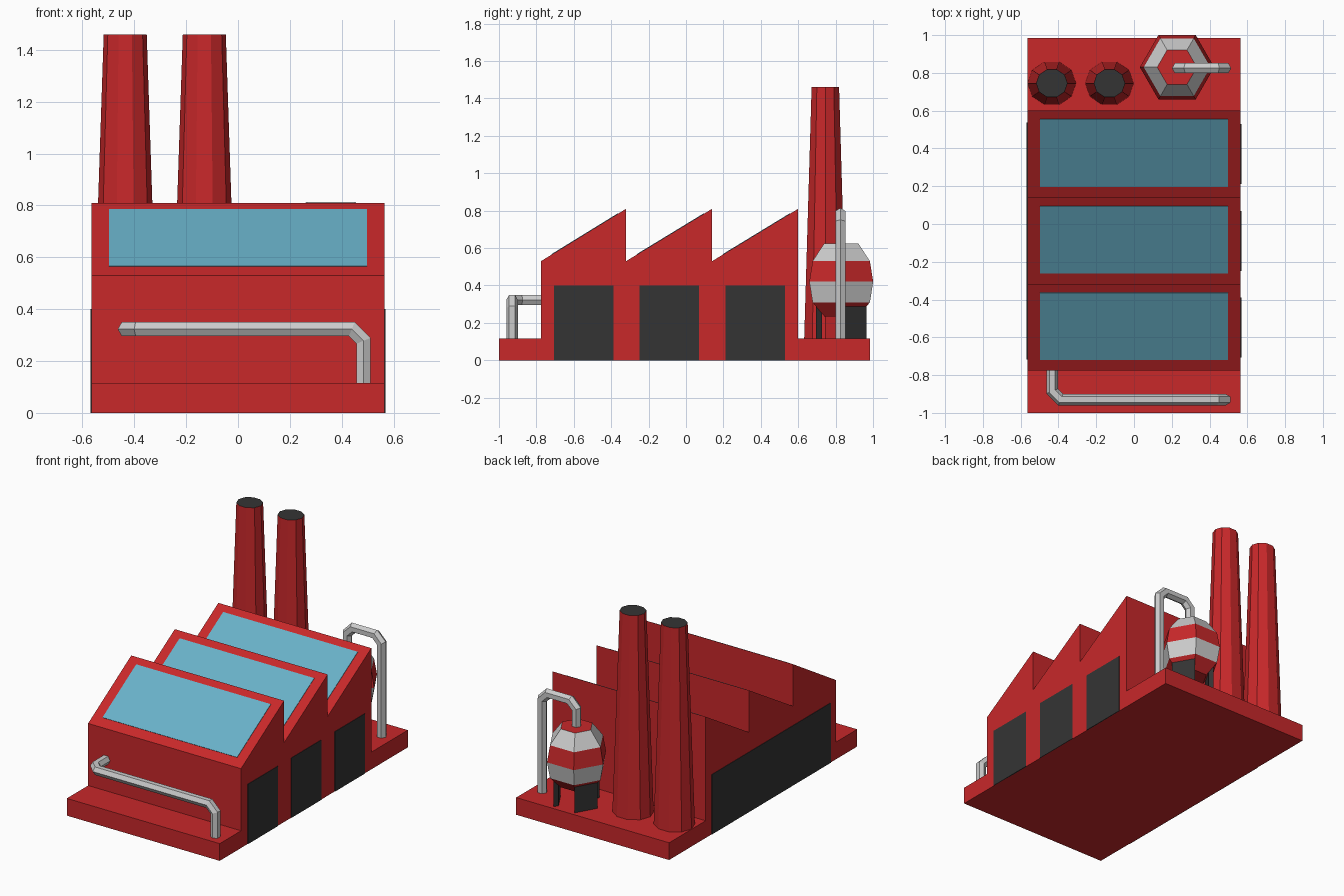
import bpy, bmesh
from math import cos, sin, pi, atan2, radians
from mathutils import Vector, Matrix

if "Cube" in bpy.data.objects:
    bpy.data.objects.remove(bpy.data.objects["Cube"])


def mat(name, rgb):
    m = bpy.data.materials.new(name)
    m.diffuse_color = (*rgb, 1)
    m.use_nodes = True
    m.node_tree.nodes["Principled BSDF"].inputs["Base Color"].default_value = m.diffuse_color
    return m


RED = mat("red_paint", (0.58, 0.021, 0.023))
GLASS = mat("blue_glass", (0.14, 0.44, 0.58))
DARK = mat("dark_grey", (0.034, 0.034, 0.034))
GREY = mat("pipe_grey", (0.53, 0.53, 0.53))


def finish(name, bm, *mats):
    bmesh.ops.recalc_face_normals(bm, faces=bm.faces[:])
    me = bpy.data.meshes.new(name)
    bm.to_mesh(me)
    bm.free()
    for m in mats:
        me.materials.append(m)
    ob = bpy.data.objects.new(name, me)
    bpy.context.collection.objects.link(ob)
    return ob


def prism(name, pts, offset, material):
    """Solid from a planar outline pushed along offset."""
    bm = bmesh.new()
    face = bm.faces.new([bm.verts.new(p) for p in pts])
    ext = bmesh.ops.extrude_face_region(bm, geom=[face], use_keep_orig=True)
    vs = [e for e in ext["geom"] if isinstance(e, bmesh.types.BMVert)]
    bmesh.ops.translate(bm, verts=vs, vec=offset)
    return finish(name, bm, material)


def box(name, centre, size, material, tilt=0):
    bm = bmesh.new()
    m = Matrix.Translation(centre) @ Matrix.Rotation(tilt, 4, "X") @ Matrix.Diagonal((*size, 1))
    bmesh.ops.create_cube(bm, size=1, matrix=m)
    return finish(name, bm, material)


def lathe(name, centre, profile, sides, bands, mats, ysc=1.0):
    """Stacked polygon rings; bands gives the material index from bottom cap to top cap."""
    bm = bmesh.new()
    rings = [[bm.verts.new((centre[0] + r * cos(2 * pi * k / sides),
                            centre[1] + r * ysc * sin(2 * pi * k / sides), z))
              for k in range(sides)] for r, z in profile]
    bm.faces.new(rings[0]).material_index = bands[0]
    for a, b, mi in zip(rings, rings[1:], bands[1:]):
        for k in range(sides):
            n = (k + 1) % sides
            bm.faces.new((a[k], a[n], b[n], b[k])).material_index = mi
    bm.faces.new(rings[-1]).material_index = bands[-1]
    return finish(name, bm, *mats)


def pipe(name, path, radius=0.031, bend=0.045):
    """Six-sided pipe along a path with cut corners, mitred at each joint."""
    P = [Vector(p) for p in path]
    pts = [P[0]]
    for a, b, c in zip(P, P[1:], P[2:]):
        pts += [b + (a - b).normalized() * bend, b + (c - b).normalized() * bend]
    pts.append(P[-1])
    dirs = [(b - a).normalized() for a, b in zip(pts, pts[1:])]
    side = dirs[0].orthogonal().normalized()
    # start ring lies square to the first run, then slides along each run to the next mitre plane
    side = Vector((1, 0, 0)) if abs(dirs[0].x) < 0.5 else Vector((0, 1, 0))
    up = dirs[0].cross(side)
    ring = [pts[0] + radius * (side * cos(k * pi / 3) + up * sin(k * pi / 3)) for k in range(6)]
    bm = bmesh.new()
    prev = [bm.verts.new(p) for p in ring]
    bm.faces.new(prev)
    for i, d in enumerate(dirs):
        n = (d + dirs[i + 1]).normalized() if i + 1 < len(dirs) else d
        ring = [p + d * ((pts[i + 1] - p).dot(n) / d.dot(n)) for p in ring]
        cur = [bm.verts.new(p) for p in ring]
        for k in range(6):
            m = (k + 1) % 6
            bm.faces.new((prev[k], prev[m], cur[m], cur[k]))
        prev = cur
    bm.faces.new(prev)
    return finish(name, bm, GREY)


# Plinth and sawtooth hall as one side profile
W = 0.565
LOW, HIGH, STEP = 0.53, 0.81, 0.115
teeth = [(-0.775, -0.32), (-0.32, 0.14), (0.14, 0.60)]
outline = [(-1, 0), (-1, STEP), (-0.775, STEP)]
for y0, y1 in teeth:
    outline += [(y0, LOW), (y1, HIGH)]
outline += [(0.60, STEP), (0.985, STEP), (0.985, 0)]
prism("factory_hall", [(-W, y, z) for y, z in outline], (2 * W, 0, 0), RED)

# Skylight and right-hand door for each roof tooth
for i, (y0, y1) in enumerate(teeth):
    tilt = atan2(HIGH - LOW, y1 - y0)
    box(f"skylight_{i + 1}", ((0, (y0 + y1) / 2 + 0.007, (LOW + HIGH) / 2 + 0.004)),
        (0.995, 0.418, 0.006), GLASS, tilt)
    box(f"side_door_{i + 1}", (W, (y0 + y1) / 2, 0.2), (0.006, 0.318, 0.4), DARK)

# One long door on the left
box("long_door", (-W, -0.09, 0.2), (0.006, 1.255, 0.4), DARK)

# Chimneys with dark mouths
for i, x in enumerate((-0.435, -0.13)):
    lathe(f"chimney_{i + 1}", (x, 0.745), [(0.128, STEP - 0.005), (0.083, 1.46)],
          10, [0, 0, 1], [RED, DARK], 0.93)

# Striped tank
tank = (0.228, 0.83)
lathe("tank", tank, [(0.105, 0.235), (0.177, 0.31), (0.197, 0.42), (0.177, 0.53), (0.105, 0.625)],
      6, [0, 0, 1, 0, 1, 0], [RED, GREY])

# Three plate legs under alternate sides of the tank
for i, a in enumerate((30, 150, 270)):
    def corner(r, deg):
        return (tank[0] + r * cos(radians(deg)), tank[1] + r * sin(radians(deg)), STEP - 0.005)
    prism(f"tank_leg_{i + 1}", [corner(0.155, a - 30), corner(0.155, a + 30),
                               corner(0.12, a + 30), corner(0.12, a - 30)], (0, 0, 0.2), DARK)

# Pipes
pipe("tank_pipe", [(0.232, 0.825, 0.58), (0.232, 0.825, 0.783),
                   (0.484, 0.825, 0.783), (0.484, 0.825, STEP - 0.005)])
pipe("front_pipe", [(-0.433, -0.765, 0.323), (-0.433, -0.93, 0.323),
                    (0.484, -0.93, 0.323), (0.484, -0.93, STEP - 0.005)])
